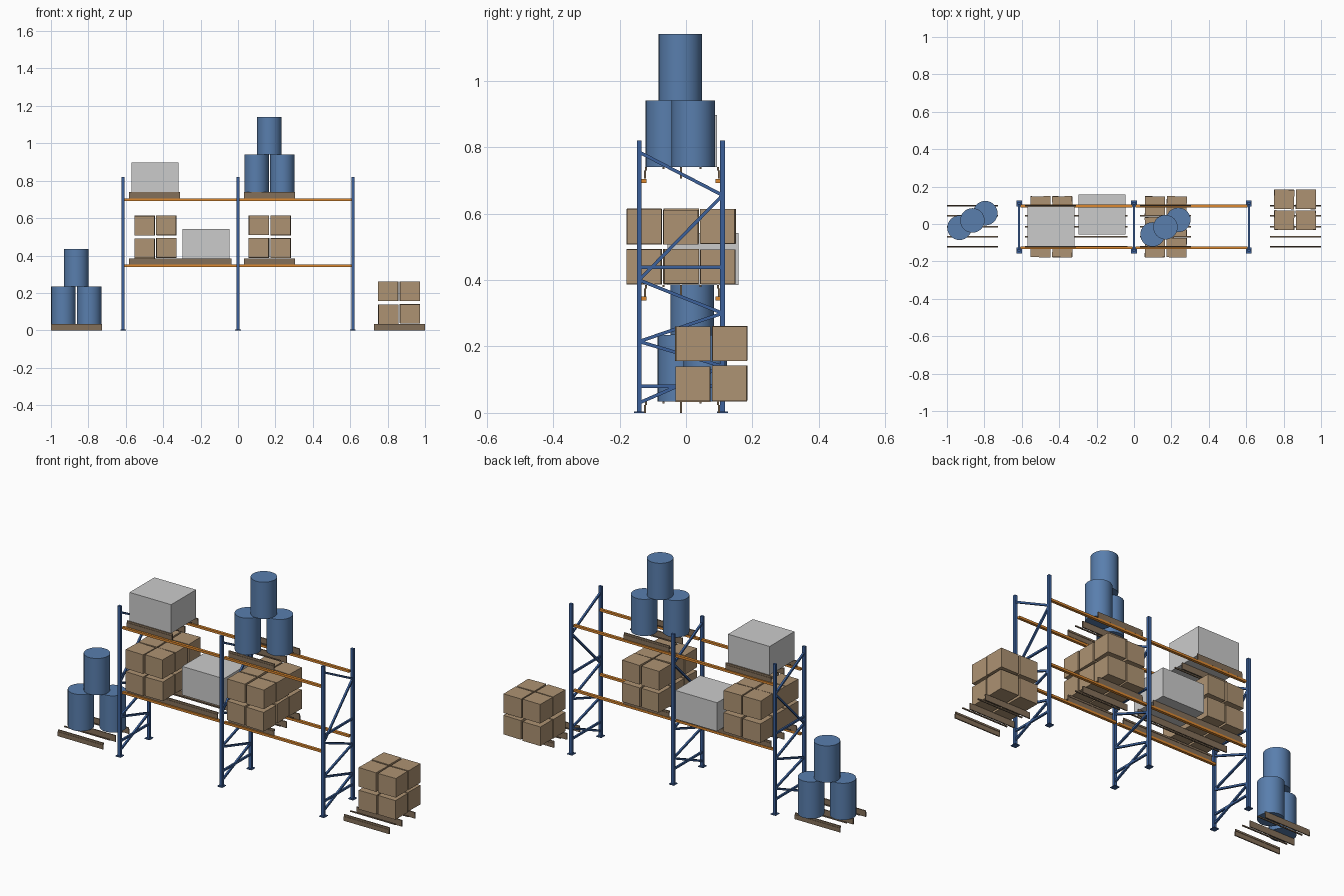
import bpy, random
from mathutils import Vector

if "Cube" in bpy.data.objects:
    bpy.data.objects.remove(bpy.data.objects["Cube"])

random.seed(4)


def material(name, r, g, b):
    m = bpy.data.materials.new(name)
    m.diffuse_color = (r, g, b, 1)
    m.use_nodes = True
    m.node_tree.nodes["Principled BSDF"].inputs["Base Color"].default_value = m.diffuse_color
    return m


BLUE = material("frame_blue", 0.045, 0.12, 0.33)
ORANGE = material("beam_orange", 0.72, 0.25, 0.03)
WOOD = material("pallet_wood", 0.23, 0.16, 0.10)
CARD = material("cardboard", 0.42, 0.29, 0.17)
DRUM = material("drum_blue", 0.10, 0.21, 0.42)
PALE = material("pale_wrap", 0.58, 0.59, 0.60)


def box(name, centre, size, mat, turn=0):
    bpy.ops.mesh.primitive_cube_add(size=1, location=centre, rotation=(0, 0, turn))
    o = bpy.context.object
    o.name = name
    o.scale = size
    o.data.materials.append(mat)
    return o


def span(name, x, y, z, mat):
    lims = (x, y, z)
    return box(name, [(a + b) / 2 for a, b in lims], [b - a for a, b in lims], mat)


def bar(name, a, b, w, mat):
    a, b = Vector(a), Vector(b)
    o = box(name, (a + b) / 2, (w, w, (b - a).length), mat)
    o.rotation_euler = (b - a).to_track_quat('Z', 'X').to_euler()


# Upright frames: posts, foot plates and zigzag bracing
FRONT, BACK = -0.141, 0.110
ZIGZAG = [0.03, 0.14, 0.215, 0.30, 0.40, 0.655, 0.785]
for x in (-0.614, 0, 0.614):
    for y in (FRONT, BACK):
        box("post", (x, y, 0.41), (0.017, 0.014, 0.82), BLUE)
        box("foot_plate", (x, y, 0.002), (0.030, 0.032, 0.004), BLUE)
    pts = [(x, (FRONT, BACK)[i % 2], z) for i, z in enumerate(ZIGZAG)]
    for a, b in zip(pts, pts[1:]):
        bar("diagonal_brace", a, b, 0.010, BLUE)
    for z in (0.08, 0.438):
        bar("cross_brace", (x, FRONT, z), (x, BACK, z), 0.010, BLUE)

# Shelf beams
for z in (0.345, 0.698):
    for x0, x1 in ((-0.606, -0.008), (0.008, 0.606)):
        for y in (-0.1265, 0.097):
            span("shelf_beam", (x0, x1), (y - 0.0075, y + 0.0075), (z - 0.006, z + 0.006), ORANGE)


# Pallets: three upright runners with thin slats between
def pallet(x, z):
    xs = (x - 0.137, x + 0.137)
    for y, lean in ((-0.123, 1), (-0.015, 0), (0.099, -1)):
        span("pallet_runner", xs, (y - 0.003, y + 0.003), (z, z + 0.024), WOOD)
        y += 0.002 * lean
        span("pallet_runner_top", xs, (y - 0.003, y + 0.003), (z + 0.024, z + 0.034), WOOD)
    for y in (-0.068, 0.044):
        span("pallet_slat", xs, (y - 0.003, y + 0.003), (z + 0.028, z + 0.034), WOOD)


LOW, HIGH = 0.351, 0.706
for x, z in ((-0.863, 0), (0.863, 0), (-0.446, LOW), (-0.173, LOW), (0.168, LOW),
             (-0.446, HIGH), (0.168, HIGH)):
    pallet(x, z)


# Carton stacks, two wide and two high
def cartons(x, y, z, deep):
    for row in range(2):
        for col in (-0.5, 0.5):
            for k in range(deep):
                box("carton", (x + col * 0.116, y + (k - (deep - 1) / 2) * 0.111,
                               z + 0.053 + row * 0.121 + random.uniform(-0.002, 0.003)),
                    (0.107, 0.104, 0.104), CARD, random.uniform(-0.04, 0.04))


cartons(-0.441, -0.015, LOW + 0.035, 3)
cartons(0.170, -0.015, LOW + 0.035, 3)
cartons(0.861, 0.076, 0.034, 2)


# Drums: two below, one on top
def drums(x, y, z):
    for dx, dy, dz in ((-0.069, -0.039, 0), (0.069, 0.039, 0), (0, 0, 0.2)):
        bpy.ops.mesh.primitive_cylinder_add(vertices=32, radius=0.0655, depth=0.2,
                                            location=(x + dx, y + dy, z + dz + 0.1))
        o = bpy.context.object
        o.name = "drum"
        o.data.materials.append(DRUM)
        bpy.ops.object.shade_smooth_by_angle()


drums(-0.864, 0.019, 0.034)
drums(0.168, -0.017, HIGH + 0.034)

# Large pale crates
span("pale_crate", (-0.570, -0.319), (-0.120, 0.094), (0.740, 0.896), PALE)
span("pale_crate", (-0.298, -0.046), (-0.056, 0.158), (0.385, 0.541), PALE)
